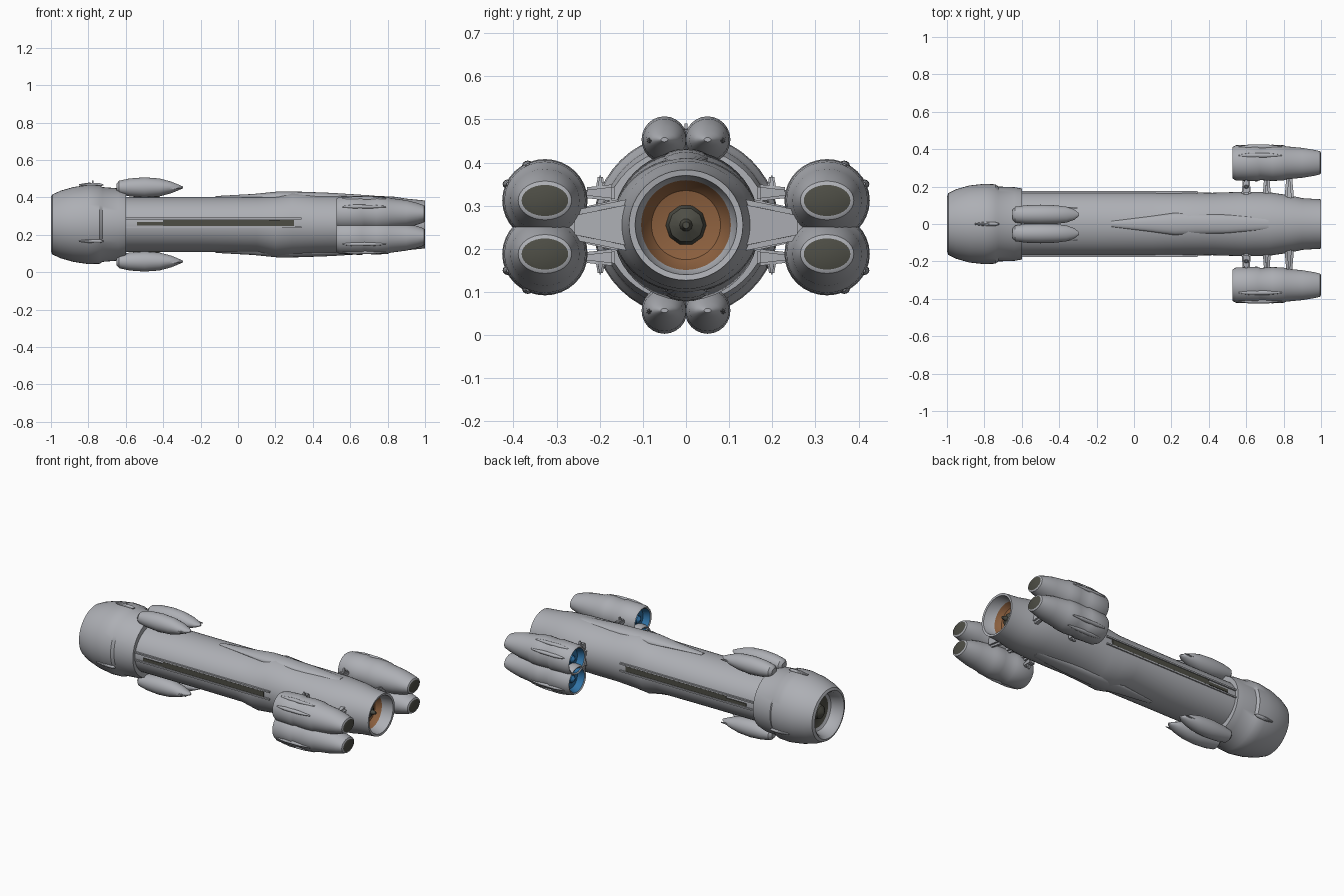
import bpy, bmesh, math
from mathutils import Vector

CZ = 0.255  # height of the long axis


def mat(name, rgb):
    m = bpy.data.materials.new(name)
    m.diffuse_color = (*rgb, 1)
    return m


GREY = mat("hull grey", (0.42, 0.43, 0.46))
DARK = mat("vent dark", (0.075, 0.075, 0.06))
BROWN = mat("nozzle brown", (0.27, 0.12, 0.05))
BLUE = mat("intake blue", (0.03, 0.17, 0.38))
MATS = [GREY, DARK, BROWN, BLUE]


def finish(name, bm, angle=35):
    bmesh.ops.recalc_face_normals(bm, faces=bm.faces)
    me = bpy.data.meshes.new(name)
    bm.to_mesh(me)
    bm.free()
    for m in MATS:
        me.materials.append(m)
    ob = bpy.data.objects.new(name, me)
    bpy.context.collection.objects.link(ob)
    bpy.ops.object.select_all(action='DESELECT')
    ob.select_set(True)
    bpy.context.view_layer.objects.active = ob
    bpy.ops.object.shade_smooth_by_angle(angle=math.radians(angle))
    return ob


def spin(name, stations, centre, n=40):
    """Skin rings along x. Station: x, y radius, z radius, colour, optional z shift."""
    bm = bmesh.new()
    rings, cols = [], []
    for s in stations:
        x, ry, rz, col = s[:4]
        dz = s[4] if len(s) > 4 else 0
        rings.append([bm.verts.new((x, centre[0] + ry * math.cos(2 * math.pi * i / n),
                                    centre[1] + dz + rz * math.sin(2 * math.pi * i / n)))
                      for i in range(n)])
        cols.append(col)
    for k in range(len(rings) - 1):
        a, b = rings[k], rings[k + 1]
        for i in range(n):
            j = (i + 1) % n
            bm.faces.new((a[i], a[j], b[j], b[i])).material_index = cols[k]
    bm.faces.new(rings[0]).material_index = cols[0]
    bm.faces.new(rings[-1]).material_index = cols[-1]
    return finish(name, bm)


def block(name, lo, hi, col=0, bevel=0.0, taper=None):
    """Box from corner to corner; taper=(axis, sign, factor) shrinks one end."""
    bm = bmesh.new()
    bmesh.ops.create_cube(bm, size=1)
    mid = (Vector(lo) + Vector(hi)) / 2
    size = Vector(hi) - Vector(lo)
    for v in bm.verts:
        f = [1, 1, 1]
        if taper and v.co[taper[0]] * taper[1] > 0:
            f = [1 if a == taper[0] else taper[2] for a in range(3)]
        v.co = Vector([mid[a] + v.co[a] * size[a] * f[a] for a in range(3)])
    if bevel:
        bmesh.ops.bevel(bm, geom=bm.edges[:], offset=bevel, segments=2, affect='EDGES')
    for f in bm.faces:
        f.material_index = col
    return finish(name, bm)


# Nose drum with a deep hollow intake
spin("nose_drum", [
    (-0.91, 0.04, 0.04, 1), (-0.92, 0.10, 0.10, 0), (-0.93, 0.115, 0.115, 0),
    (-0.985, 0.13, 0.13, 0), (-1.0, 0.145, 0.145, 0), (-0.993, 0.165, 0.16, 0),
    (-0.95, 0.186, 0.18, 0), (-0.88, 0.206, 0.20, 0), (-0.80, 0.215, 0.212, 0),
    (-0.74, 0.212, 0.21, 0), (-0.725, 0.20, 0.20, 0), (-0.64, 0.197, 0.193, 0),
    (-0.60, 0.19, 0.18, 0), (-0.597, 0.15, 0.13, 0)], (0, CZ), 48)
spin("nose_intake_hub", [(-0.96, 0.01, 0.01, 1), (-0.94, 0.04, 0.04, 1),
                         (-0.90, 0.05, 0.05, 1)], (0, CZ), 20)

# Main hull, ending in a hollow rear nozzle
spin("main_hull", [
    (-0.62, 0.17, 0.147, 0), (-0.2, 0.17, 0.147, 0), (0.10, 0.17, 0.149, 0),
    (0.20, 0.169, 0.165, 0, -0.01), (0.29, 0.169, 0.169, 0, 0.003),
    (0.42, 0.167, 0.158, 0), (0.58, 0.172, 0.156, 0), (0.72, 0.17, 0.154, 0),
    (0.84, 0.152, 0.148, 0), (0.90, 0.138, 0.138, 0), (1.0, 0.132, 0.128, 0),
    (0.998, 0.118, 0.115, 0), (0.93, 0.104, 0.104, 2), (0.90, 0.08, 0.08, 2),
    (0.89, 0.04, 0.04, 2)], (0, CZ), 48)
spin("nozzle_cone", [(0.88, 0.05, 0.05, 1), (0.92, 0.04, 0.04, 1), (0.935, 0.015, 0.015, 1),
                     (0.96, 0.008, 0.008, 1)], (0, CZ), 10)

# Spine and keel fairings over the shoulder of the hull
for s, name in ((1, "spine_fairing"), (-1, "keel_fairing")):
    spin(name, [(-0.12, 0.015, 0.005, 0), (0.08, 0.04, 0.016, 0), (0.22, 0.06, 0.03, 0),
                (0.34, 0.055, 0.028, 0), (0.50, 0.05, 0.022, 0), (0.72, 0.03, 0.008, 0)],
         (0, CZ + s * 0.147), 20)

# Long dark side vents
for s in (-1, 1):
    y0, y1 = sorted((s * 0.1645, s * 0.1735))
    block("side_vent", (-0.40, y0, 0.247), (0.30, y1, 0.28), 1)
    block("side_vent_tip", (-0.54, y0, 0.25), (-0.40, y1, 0.268), 1)
    y0, y1 = sorted((s * 0.155, s * 0.176))
    block("vent_rail", (-0.60, y0, 0.282), (0.34, y1, 0.291), 0)
    block("vent_rail", (-0.60, y0, 0.236), (0.34, y1, 0.245), 0)

# Twin pods above and below the neck
for v in (1, -1):
    zc = CZ + v * 0.198
    for s in (-1, 1):
        spin("neck_pod", [
            (-0.65, 0.025, 0.02, 0), (-0.635, 0.042, 0.036, 0), (-0.58, 0.05, 0.048, 0),
            (-0.50, 0.053, 0.054, 0), (-0.42, 0.05, 0.048, 0), (-0.36, 0.042, 0.032, 0),
            (-0.32, 0.028, 0.016, 0), (-0.295, 0.008, 0.005, 0)], (s * 0.05, zc), 24)
        block("pod_fin", (-0.42, s * 0.085 - 0.01, zc - 0.012),
              (-0.30, s * 0.085 + 0.01, zc + 0.008), 0, 0.003, (0, 1, 0.3))
    z0, z1 = sorted((CZ + v * 0.13, CZ + v * 0.17))
    block("pod_mount", (-0.56, -0.035, z0), (-0.42, 0.035, z1), 1)

# Four engine nacelles, with blue intakes in front and dark outlets behind
for s in (-1, 1):
    for v in (1, -1):
        zc = CZ - 0.005 + v * 0.062
        c = (s * 0.327, zc)
        spin("engine_nacelle", [
            (0.575, 0.03, 0.03, 3), (0.57, 0.06, 0.06, 3), (0.532, 0.076, 0.074, 0),
            (0.527, 0.084, 0.082, 0), (0.545, 0.094, 0.091, 0), (0.66, 0.099, 0.096, 0),
            (0.675, 0.092, 0.09, 0), (0.74, 0.097, 0.094, 0), (0.80, 0.094, 0.09, 0),
            (0.815, 0.088, 0.084, 0), (0.90, 0.08, 0.073, 0), (0.96, 0.07, 0.058, 0),
            (0.995, 0.062, 0.045, 0), (1.0, 0.054, 0.036, 1)], c, 32)
        spin("intake_hub", [(0.545, 0.006, 0.006, 3), (0.56, 0.022, 0.022, 3),
                            (0.58, 0.026, 0.026, 3)], c, 16)
        # Raised outer cowl strips
        for a in (25, 65):
            r = math.radians(a)
            y, z = c[0] + s * 0.094 * math.cos(r), zc + v * 0.09 * math.sin(r)
            spin("cowl_strip", [(0.56, 0.004, 0.004, 0), (0.62, 0.013, 0.011, 0),
                                (0.72, 0.012, 0.01, 0), (0.79, 0.004, 0.004, 0)], (y, z), 12)
        # Small hooks beside the struts
        y0, y1 = sorted((s * 0.165, s * 0.235))
        z = CZ + v * 0.075
        block("strut_hook", (0.58, y0, z - 0.02), (0.62, y1, z + 0.02), 0, 0.006,
              (1, s, 0.6))
        y0, y1 = sorted((s * 0.185, s * 0.212))
        z0, z1 = sorted((CZ + v * 0.07, CZ + v * 0.115))
        block("hook_tip", (0.585, y0, z0), (0.615, y1, z1), 0, 0.004, (2, v, 0.4))
    # Tapered struts joining hull to nacelles
    y0, y1 = sorted((s * 0.11, s * 0.27))
    for x, w, h in ((0.60, 0.06, 0.14), (0.71, 0.05, 0.11), (0.83, 0.055, 0.13)):
        block("engine_strut", (x - w / 2, y0, CZ - h / 2), (x + w / 2, y1, CZ + h / 2),
              0, 0.012, (1, s, 0.5))

# Thin aerials on the nose drum
for a in (90, 205, 335):
    r = math.radians(a)
    y, z = 0.212 * math.cos(r), CZ + 0.212 * math.sin(r)
    spin("nose_aerial", [(-0.85, 0.004, 0.004, 0), (-0.80, 0.012, 0.012, 0),
                         (-0.74, 0.01, 0.01, 0), (-0.72, 0.003, 0.003, 0)], (y, z), 10)
block("aerial_mast", (-0.78, -0.003, 0.45), (-0.772, 0.003, 0.49))
